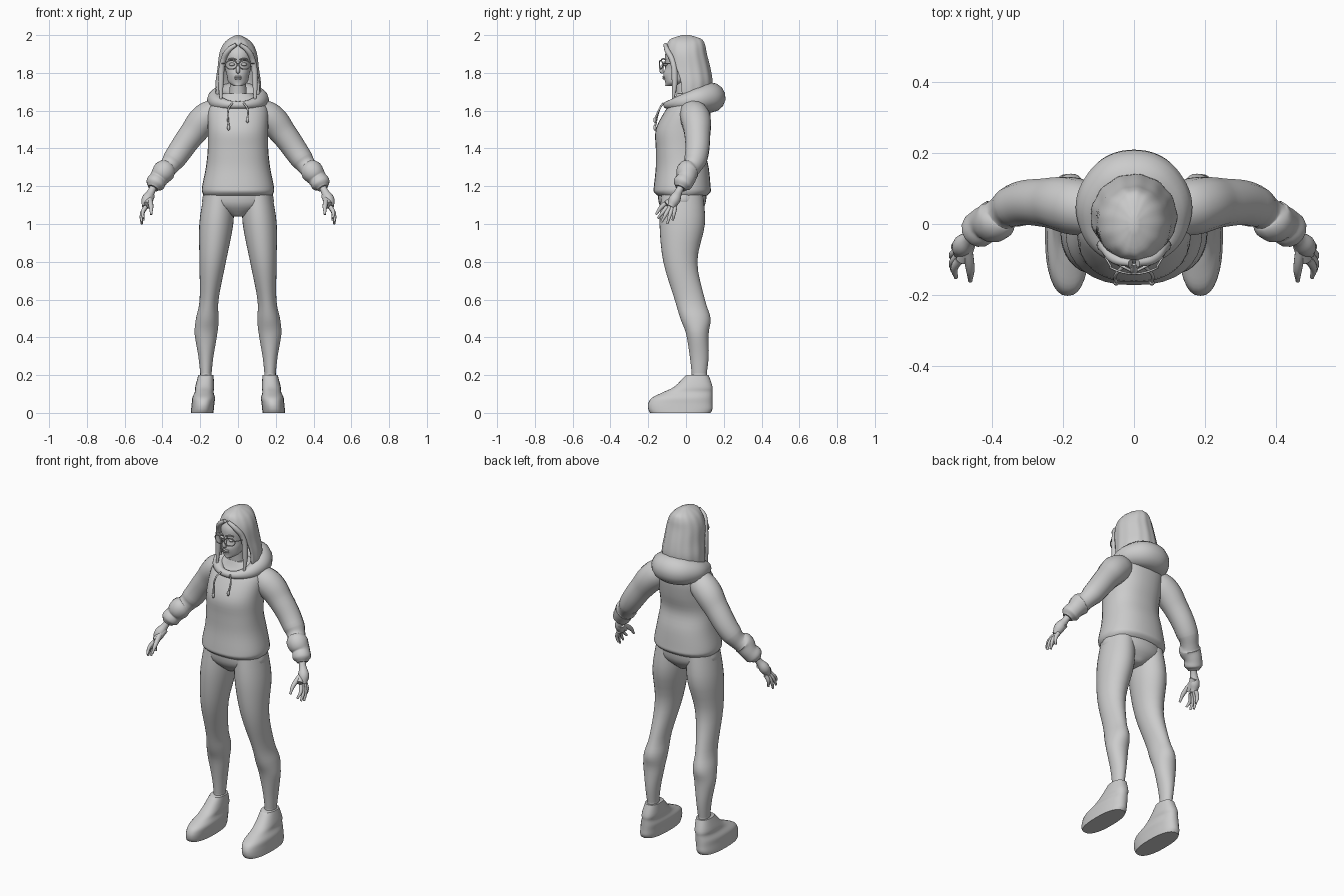
import bpy, bmesh, math
from mathutils import Vector

cube = bpy.data.objects.get("Cube")
if cube:
    bpy.data.objects.remove(cube, do_unlink=True)

shade = (.6, .6, .6, 1)
grey = bpy.data.materials.new("plain grey")
grey.use_nodes = True
grey.diffuse_color = shade
grey.node_tree.nodes["Principled BSDF"].inputs["Base Color"].default_value = shade


def finish(name, mesh):
    part = bpy.data.objects.new(name, mesh)
    bpy.context.collection.objects.link(part)
    mesh.materials.append(grey)
    bpy.ops.object.select_all(action='DESELECT')
    part.select_set(True)
    bpy.context.view_layer.objects.active = part
    bpy.ops.object.shade_smooth_by_angle(angle=math.radians(50))
    return part


def finish_bmesh(name, bm):
    bmesh.ops.recalc_face_normals(bm, faces=bm.faces)
    mesh = bpy.data.meshes.new(name)
    bm.to_mesh(mesh)
    bm.free()
    return finish(name, mesh)


def smooth_rows(rows, steps=4):
    """Catmull-Rom interpolation of rows of numbers."""
    result = []
    for i in range(len(rows) - 1):
        before, start = rows[max(i - 1, 0)], rows[i]
        end, after = rows[i + 1], rows[min(i + 2, len(rows) - 1)]
        for step in range(steps):
            t = step / steps
            result.append([q + t / 2 * (r - p + t * (2*p - 5*q + 4*r - s + t * (3*(q - r) + s - p)))
                           for p, q, r, s in zip(before, start, end, after)])
    return result + [rows[-1]]


def loft(name, rings, segments=32, power=2, ripple=0, centre_x=None, gap=None):
    """Skin over rings of (z, centre y, radius x, radius y); gap gives a front opening by height."""
    bm = bmesh.new()
    rows = []
    for z, y, radius_x, radius_y in smooth_rows(rings):
        x = centre_x(z) if centre_x else 0
        opening = gap(z) if gap else 0
        row = []
        for k in range(segments + 1):
            angle = opening + 2 * (math.pi - opening) * k / segments
            sine, cosine = math.sin(angle), math.cos(angle)
            swell = 1 + ripple * math.sin(angle * 13)
            across = math.copysign(abs(sine) ** (2 / power), sine) * swell
            along = math.copysign(abs(cosine) ** (2 / power), cosine) * swell
            row.append(bm.verts.new((x + radius_x * across, y - radius_y * along, z)))
        rows.append(row)
    for low, high in zip(rows, rows[1:]):
        for k in range(segments):
            bm.faces.new((low[k], low[k + 1], high[k + 1], high[k]))
    if not gap:
        bm.faces.new(rows[0])
    bm.faces.new(rows[-1])
    bmesh.ops.remove_doubles(bm, verts=bm.verts, dist=.0005)
    return finish_bmesh(name, bm)


def tube(name, points, side=1, cyclic=False, thickness=None):
    """Round tube through points of (x, y, z, radius), or (x, y, z) with one thickness."""
    curve = bpy.data.curves.new(name, 'CURVE')
    curve.dimensions = '3D'
    curve.bevel_depth = 1
    curve.bevel_resolution = 2 if thickness else 5
    curve.resolution_u = 8
    curve.use_fill_caps = True
    spline = curve.splines.new('BEZIER')
    spline.bezier_points.add(len(points) - 1)
    spline.use_cyclic_u = cyclic
    spline.radius_interpolation = 'CARDINAL'
    for knot, point in zip(spline.bezier_points, points):
        knot.co = (side * point[0], point[1], point[2])
        knot.radius = thickness or point[3]
        knot.handle_left_type = knot.handle_right_type = 'AUTO'
    path = bpy.data.objects.new(name + "_path", curve)
    bpy.context.collection.objects.link(path)
    bpy.context.view_layer.update()
    depsgraph = bpy.context.evaluated_depsgraph_get()
    mesh = bpy.data.meshes.new_from_object(path.evaluated_get(depsgraph))
    bpy.data.objects.remove(path, do_unlink=True)
    return finish(name, mesh)


def ball(name, centre, size):
    bm = bmesh.new()
    bmesh.ops.create_uvsphere(bm, u_segments=16, v_segments=10, radius=1)
    bmesh.ops.scale(bm, vec=size, verts=bm.verts)
    bmesh.ops.translate(bm, vec=centre, verts=bm.verts)
    return finish_bmesh(name, bm)


def circle_angles(count):
    return [2 * math.pi * k / count for k in range(count)]


def leg_x(z):
    return min(.17, .21 - .095 * z)


# Hoodie body with a gathered hem
loft("hoodie_body", [
    (1.15, -.02, .18, .13), (1.17, -.02, .19, .15), (1.2, -.02, .19, .15), (1.3, -.02, .17, .14),
    (1.4, -.03, .16, .13), (1.5, -.02, .16, .14), (1.6, .01, .16, .12), (1.65, .02, .13, .09),
    (1.69, .02, .08, .07)], power=2.3)

# Hood folded down, growing fuller towards the back
hood = []
for angle in circle_angles(8):
    back = (1 - math.cos(angle)) / 2
    hood.append((.11 * math.sin(angle), -.1 + .23 * back, 1.63 + .04 * back, .02 + .06 * back))
tube("hood", hood, cyclic=True)

# Leggings seat
loft("hips", [(1.04, -.02, .04, .07), (1.1, -.02, .18, .12), (1.17, -.02, .18, .13)])

# Paired parts
for side, tag in ((1, "left_"), (-1, "right_")):
    # Leg, ankle and shoe
    loft(tag + "legging", [
        (.21, .07, .03, .04), (.3, .07, .04, .05), (.42, .06, .06, .06), (.5, .05, .06, .08),
        (.6, .02, .05, .08), (.8, -.03, .07, .09), (1, -.02, .09, .12), (1.16, -.02, .08, .11)],
        centre_x=lambda z: side * leg_x(z))
    loft(tag + "ankle", [(.15, .07, .03, .04), (.24, .07, .03, .04)],
         centre_x=lambda z: side * leg_x(z))
    loft(tag + "shoe", [
        (0, -.03, .06, .16), (.02, -.03, .06, .17), (.05, -.03, .06, .17), (.08, -.02, .06, .16),
        (.11, .01, .05, .13), (.14, .04, .05, .1), (.2, .06, .04, .06)],
        power=2.4, centre_x=lambda z: side * (.19 - .1 * z))

    # Sleeve with wrinkles and a gathered cuff
    tube(tag + "sleeve", [
        (.1, .03, 1.6, .07), (.17, .05, 1.56, .08), (.24, .06, 1.48, .07), (.34, .05, 1.34, .06),
        (.37, .03, 1.3, .05), (.39, .01, 1.28, .06), (.42, 0, 1.24, .05), (.44, -.02, 1.21, .05),
        (.45, -.03, 1.19, .03)], side)

    # Hand with four spread fingers and a thumb
    tube(tag + "palm", [(.44, -.02, 1.21, .02), (.46, -.04, 1.17, .02), (.48, -.06, 1.13, .03),
                        (.49, -.08, 1.09, .02)], side)
    tube(tag + "palm_edge", [(.46, -.04, 1.15, .02), (.48, -.1, 1.1, .02)], side)
    tips = {"index": (.5, -.15, 1.03), "middle": (.51, -.13, 1.01),
            "ring": (.51, -.1, 1), "little": (.5, -.07, 1.02)}
    root = Vector((.49, -.1, 1.09))
    for finger, tip in tips.items():
        middle = root.lerp(Vector(tip), .5) + Vector((.01, 0, 0))
        tube(tag + finger + "_finger", [(*root, .012), (*middle, .01), (*tip, .006)], side)
        root.y += .014
    tube(tag + "thumb", [(.47, -.06, 1.14, .015), (.46, -.13, 1.09, .012),
                         (.46, -.16, 1.05, .006)], side)

    # Drawstring with a knotted end, one longer than the other
    end = Vector((.05, -.165, 1.53 + .02 * side))
    tube(tag + "drawstring", [(.03, -.12, 1.64), (.05, -.14, 1.61), end], side, thickness=.005)
    ball(tag + "drawstring_knot", (side * end.x, end.y, end.z), (.008, .008, .015))

    # Eye, brow and glasses
    ball(tag + "eye", (side * .032, -.11, 1.845), (.015, .012, .009))
    tube(tag + "brow", [(.01, -.13, 1.87), (.03, -.12, 1.875), (.05, -.11, 1.87)],
         side, thickness=.004)
    rim = []
    for angle in circle_angles(12):
        x = .036 + .03 * math.cos(angle)
        rim.append((x, -.14 + 4 * x * x, 1.843 + .023 * math.sin(angle)))
    tube(tag + "glasses_rim", rim, side, cyclic=True, thickness=.003)
    tube(tag + "glasses_arm", [(.065, -.12, 1.85), (.085, -.08, 1.85), (.085, 0, 1.85)],
         side, thickness=.003)

    # Hair lock framing the face
    tube(tag + "front_lock", [
        (.01, -.11, 1.95, .01), (.05, -.1, 1.92, .014), (.08, -.07, 1.86, .015),
        (.09, -.06, 1.75, .015), (.09, -.07, 1.65, .006)], side)

tube("glasses_bridge", [(-.01, -.14, 1.85), (.01, -.14, 1.85)], thickness=.003)

# Neck, head and face
loft("neck", [(1.6, 0, .07, .07), (1.66, 0, .05, .05), (1.78, -.01, .04, .05)])
loft("head", [
    (1.73, -.08, .02, .03), (1.75, -.06, .05, .05), (1.79, -.04, .06, .08), (1.83, -.02, .07, .09),
    (1.9, -.01, .08, .1), (1.95, 0, .06, .08), (1.98, 0, .03, .05)])
tube("nose", [(0, -.11, 1.86, .007), (0, -.13, 1.81, .011), (0, -.12, 1.8, .007)])
for lip, height in (("upper_lip", 1.779), ("lower_lip", 1.77)):
    ball(lip, (0, -.116, height), (.02, .009, .006))


# Bobbed hair, open around the face
def face_gap(z):
    return math.radians(68) * max(0, 1 - ((z - 1.65) / .3) ** 4)


hair = loft("hair", [
    (1.66, .03, .11, .09), (1.69, .02, .12, .11), (1.75, .02, .12, .12), (1.82, .01, .11, .12),
    (1.9, 0, .1, .11), (1.95, 0, .08, .1), (1.98, 0, .05, .08), (2, 0, .01, .02)],
    segments=64, ripple=.012, gap=face_gap)
shell = hair.modifiers.new("thickness", 'SOLIDIFY')
shell.thickness = .014
shell.offset = -1
